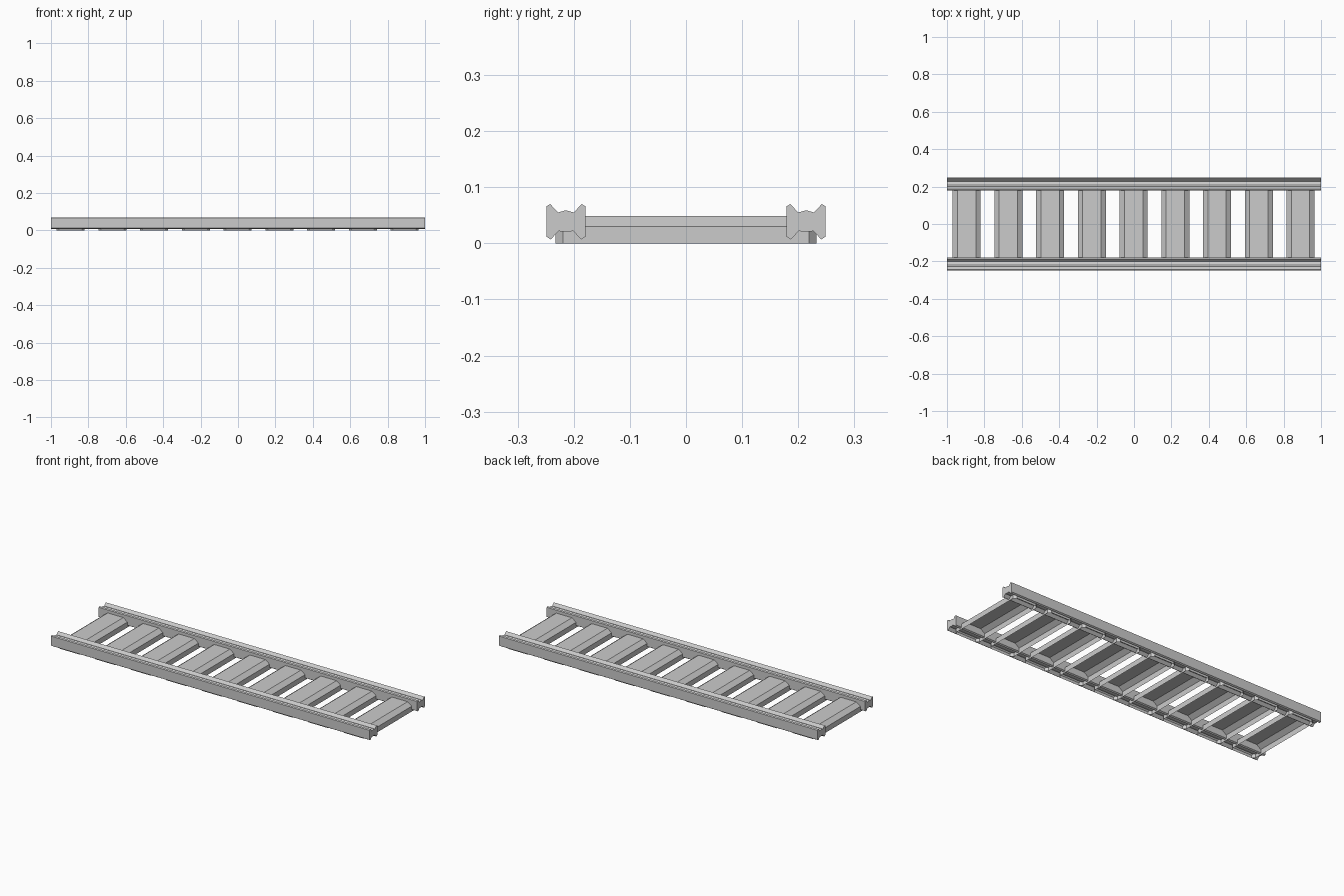
import bpy
import bmesh

cube = bpy.data.objects.get("Cube")
if cube:
    bpy.data.objects.remove(cube, do_unlink=True)

GREY = (0.6, 0.6, 0.6, 1)
grey = bpy.data.materials.new("light_grey")
grey.use_nodes = True
grey.diffuse_color = GREY
grey.node_tree.nodes["Principled BSDF"].inputs["Base Color"].default_value = GREY


def loft(name, rings, cap_start, cap_end):
    """Skin a list of equal point rings, with optional end caps."""
    bm = bmesh.new()
    loops = [[bm.verts.new(p) for p in ring] for ring in rings]
    for a, b in zip(loops, loops[1:]):
        for i in range(len(a)):
            j = (i + 1) % len(a)
            bm.faces.new((a[i], a[j], b[j], b[i]))
    if cap_start:
        bm.faces.new(loops[0][::-1])
    if cap_end:
        bm.faces.new(loops[-1])
    mesh = bpy.data.meshes.new(name)
    bm.to_mesh(mesh)
    bm.free()
    mesh.materials.append(grey)
    obj = bpy.data.objects.new(name, mesh)
    bpy.context.collection.objects.link(obj)
    return obj


# Rails: one half profile mirrored across the rail's own centre line
HALF = [(0, 0.020), (0.013, 0.022), (0.027, 0.007), (0.035, 0.012),
        (0.035, 0.066), (0.028, 0.070), (0.014, 0.055), (0, 0.059)]
PROFILE = HALF + [(-y, z) for y, z in HALF[-2:0:-1]]
for name, centre in (("front_rail", -0.214), ("back_rail", 0.214)):
    rings = [[(x, centre + y, z) for y, z in PROFILE] for x in (-1, 1)]
    loft(name, rings, True, True)


# Sleepers: hollow underneath, with clipped corners and a sloped upper edge
def clipped_ring(cx, hx, hy, z, clip=0.014):
    quarter = [(hx, hy - clip), (hx - clip, hy)]
    points = quarter + [(-x, y) for x, y in quarter[::-1]]
    points += [(-x, -y) for x, y in points]
    return [(cx + x, y, z) for x, y in points]


for i in range(9):
    cx = -0.895 + 0.2232 * i
    loft(f"sleeper_{i + 1}",
         [clipped_ring(cx, 0.075, 0.233, 0),
          clipped_ring(cx, 0.075, 0.233, 0.03),
          clipped_ring(cx, 0.049, 0.207, 0.049)],
         False, True)
